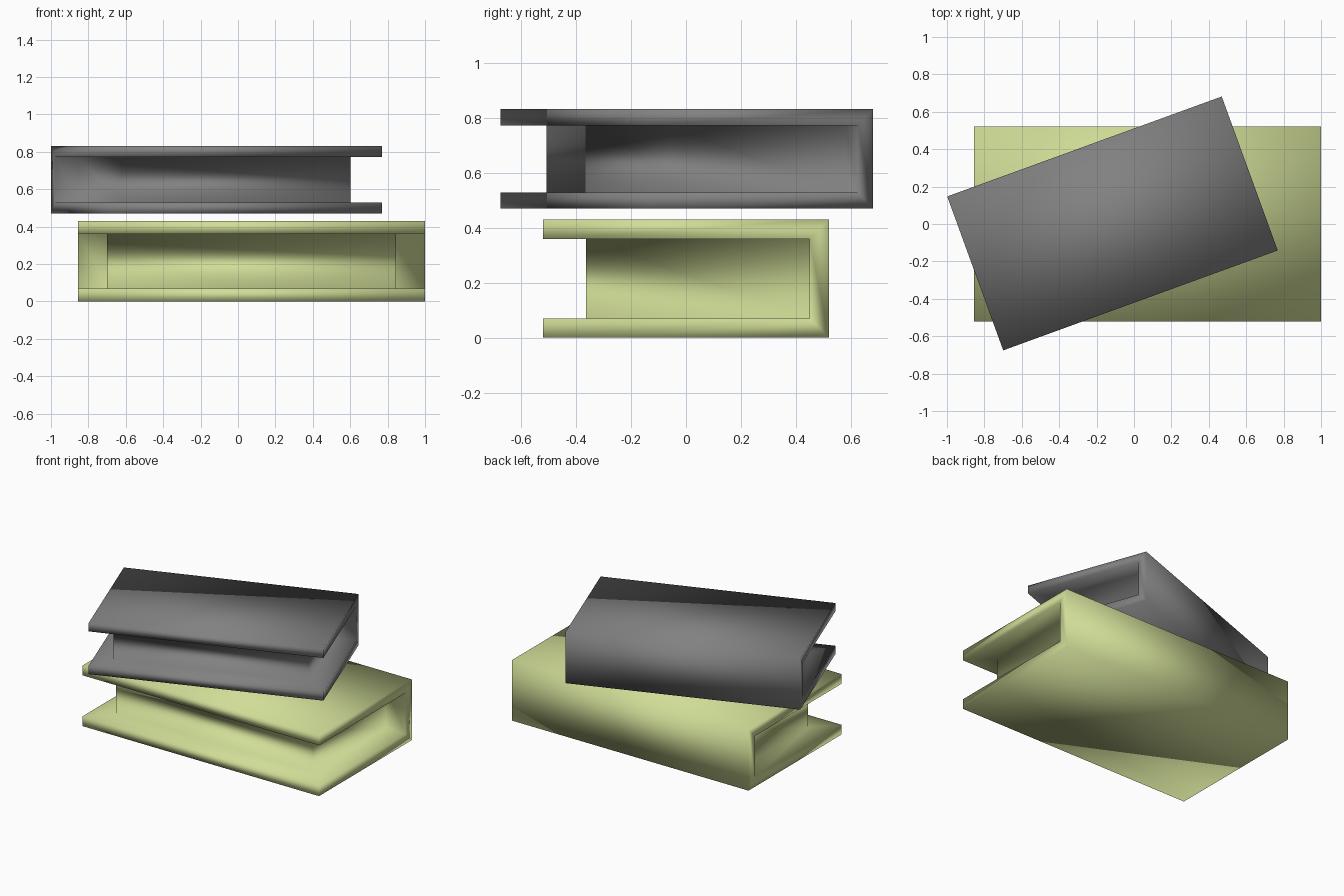
import bpy, bmesh
from math import radians
from mathutils import Matrix, Vector

if "Cube" in bpy.data.objects:
    bpy.data.objects.remove(bpy.data.objects["Cube"])

LENGTH, WIDTH, THICK = 1.855, 1.04, 0.43
COVER, OVERHANG = 0.07, 0.155


def make_book(name, location, scale, angle, color):
    bm = bmesh.new()
    # closed block of the book
    bmesh.ops.create_cube(bm, size=1, matrix=Matrix.Translation((0, 0, THICK / 2))
                          @ Matrix.Diagonal((LENGTH, WIDTH, THICK, 1)))
    # page sides: front and both ends, framed by the covers and the spine
    bm.normal_update()
    pages = [f for f in bm.faces if abs(f.normal.x) > 0.5 or f.normal.y < -0.5]
    bmesh.ops.inset_region(bm, faces=pages, thickness=COVER, use_even_offset=True)
    # push the page block back from the cover edges
    result = bmesh.ops.extrude_face_region(bm, geom=pages)
    for v in [g for g in result["geom"] if isinstance(g, bmesh.types.BMVert)]:
        v.co.x -= OVERHANG if v.co.x > 0 else -OVERHANG
        if v.co.y < 0:
            v.co.y += OVERHANG
    bmesh.ops.delete(bm, geom=[f for f in pages if f.is_valid], context='FACES')
    bmesh.ops.recalc_face_normals(bm, faces=bm.faces)
    for f in bm.faces:
        f.smooth = True
    bm.transform(Matrix.Scale(scale, 4))

    mesh = bpy.data.meshes.new(name)
    bm.to_mesh(mesh)
    bm.free()
    book = bpy.data.objects.new(name, mesh)
    book.location = Vector(location)
    book.rotation_euler.z = radians(angle)
    bpy.context.collection.objects.link(book)
    mat = bpy.data.materials.new(name + "_cover")
    mat.diffuse_color = (*color, 1)
    mat.use_nodes = True
    mat.node_tree.nodes["Principled BSDF"].inputs["Base Color"].default_value = mat.diffuse_color
    mesh.materials.append(mat)
    return book


# large green book below, smaller grey book turned on top
make_book("lower_book", (0.0725, 0, 0), 1.0, 0, (0.63, 0.72, 0.31))
make_book("upper_book", (-0.115, 0.003, 0.47), 0.842, 20, (0.22, 0.22, 0.22))
